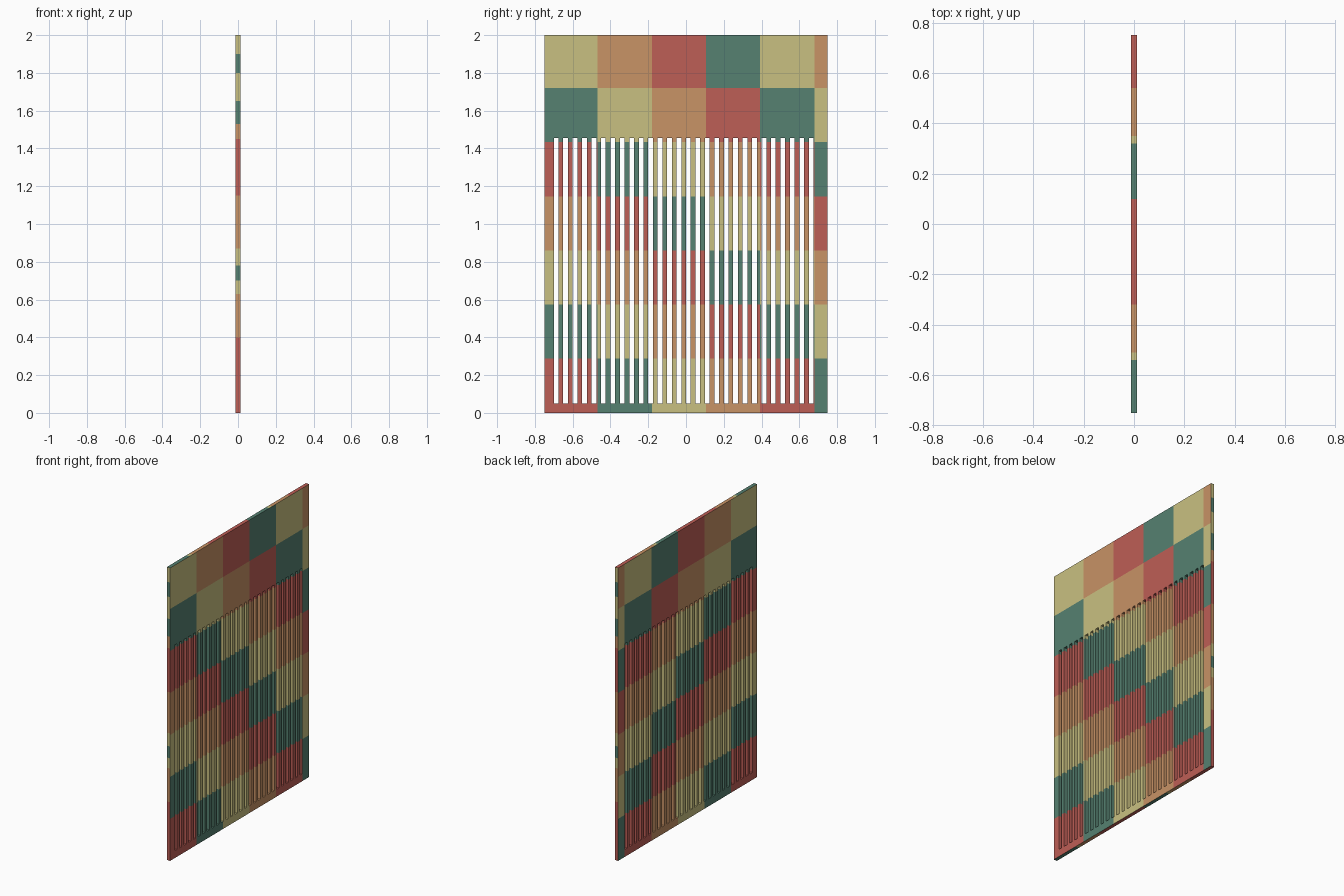
import bpy, bmesh

if "Cube" in bpy.data.objects:
    bpy.data.objects.remove(bpy.data.objects["Cube"])

HALF_Y, HEIGHT, THICK = 0.75, 2.0, 0.025
PITCH, Y0 = 0.2867, -0.7545                      # painted square size and first column
SLOT_Z = (0.05, 1.455)
SLOTS = [(-0.70 + 0.05 * k, -0.675 + 0.05 * k) for k in range(28)]
R, G, Y, O = range(4)

# colour bands on the thin rims: (end of band, colour)
TOP_BANDS = [(-0.54, G), (-0.51, Y), (-0.32, O), (-0.11, R), (0.10, R), (0.32, G),
             (0.35, Y), (0.54, O), (9, R)]
SIDE_BANDS = [(0.40, R), (0.63, O), (0.70, Y), (0.78, G), (0.87, Y), (1.15, O),
              (1.45, R), (1.53, O), (1.65, G), (1.80, Y), (1.90, G), (9, Y)]


def material(name, rgb):
    m = bpy.data.materials.new(name)
    lin = [((c / 255 + 0.055) / 1.055) ** 2.4 for c in rgb]
    m.diffuse_color = (*lin, 1)
    m.use_nodes = True
    m.node_tree.nodes["Principled BSDF"].inputs["Base Color"].default_value = m.diffuse_color
    return m


def band(value, bands):
    return next(c for end, c in bands if value < end)


def cuts(low, high, *groups):
    vals = {round(v, 4) for g in groups for v in g if low < v < high}
    return sorted(vals | {low, high})


def is_slot(y, z):
    return SLOT_Z[0] < z < SLOT_Z[1] and any(a < y < b for a, b in SLOTS)


# flat sheet with open slots, divided along the painted squares
ys = cuts(-HALF_Y, HALF_Y, [Y0 + PITCH * k for k in range(1, 6)],
          [v for s in SLOTS for v in s], [b[0] for b in TOP_BANDS])
zs = cuts(0.0, HEIGHT, [PITCH * k for k in range(1, 7)], SLOT_Z,
          [b[0] for b in SIDE_BANDS])
bm = bmesh.new()
grid = [[bm.verts.new((-THICK / 2, y, z)) for z in zs] for y in ys]
for i in range(len(ys) - 1):
    for j in range(len(zs) - 1):
        if not is_slot((ys[i] + ys[i + 1]) / 2, (zs[j] + zs[j + 1]) / 2):
            bm.faces.new((grid[i][j], grid[i + 1][j], grid[i + 1][j + 1], grid[i][j + 1]))
bmesh.ops.delete(bm, geom=[v for v in bm.verts if not v.link_faces], context='VERTS')

# thicken into a panel
ext = bmesh.ops.extrude_face_region(bm, geom=bm.faces[:], use_keep_orig=True)
bmesh.ops.translate(bm, vec=(THICK, 0, 0),
                    verts=[g for g in ext["geom"] if isinstance(g, bmesh.types.BMVert)])
bmesh.ops.recalc_face_normals(bm, faces=bm.faces[:])

# diagonal four-colour squares on the faces and slats, bands on the rims
for f in bm.faces:
    c = f.calc_center_median()
    if abs(c.y) > HALF_Y - 1e-4:
        f.material_index = band(c.z, SIDE_BANDS)
    elif c.z > HEIGHT - 1e-4 or c.z < 1e-4:
        f.material_index = band(c.y, TOP_BANDS)
    else:
        f.material_index = (int((c.y - Y0) / PITCH) + int(c.z / PITCH)) % 4

mesh = bpy.data.meshes.new("slatted_panel")
bm.to_mesh(mesh)
bm.free()
for name, rgb in [("brick_red", (190, 94, 86)), ("muted_green", (86, 129, 113)),
                  ("pale_yellow", (201, 192, 129)), ("soft_orange", (200, 147, 102))]:
    mesh.materials.append(material(name, rgb))
panel = bpy.data.objects.new("slatted_panel", mesh)
bpy.context.collection.objects.link(panel)
